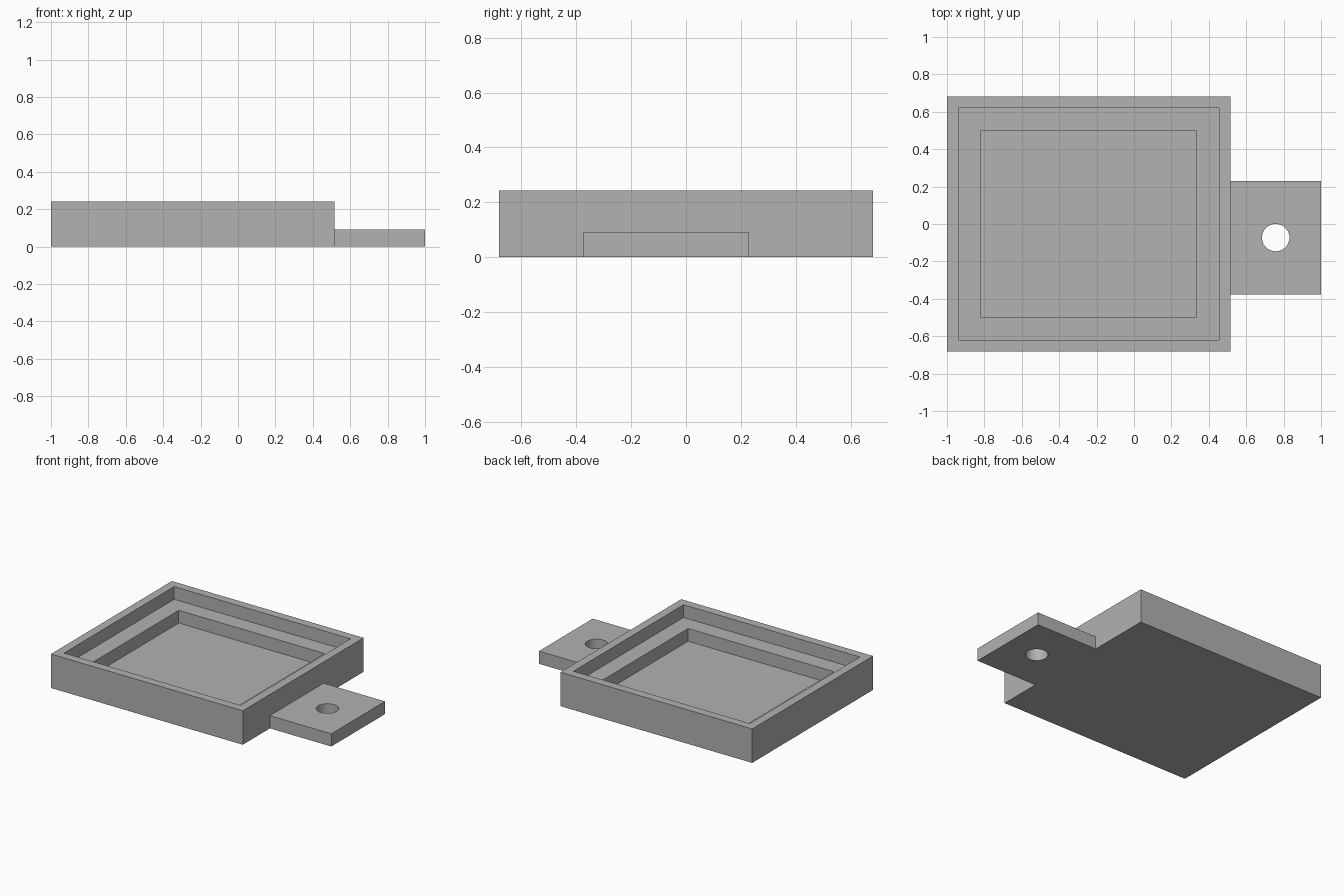
import bpy
import bmesh
from mathutils import Matrix, Vector

cube = bpy.data.objects.get("Cube")
if cube:
    bpy.data.objects.remove(cube, do_unlink=True)

MM = 2 / 66  # the tray and tab together are 66 mm long

grey = bpy.data.materials.new("Plain grey")
grey.use_nodes = True
grey.diffuse_color = (0.445, 0.445, 0.445, 1)
grey.node_tree.nodes["Principled BSDF"].inputs["Base Color"].default_value = grey.diffuse_color


def finish(name, bm):
    mesh = bpy.data.meshes.new(name)
    bm.to_mesh(mesh)
    bm.free()
    mesh.materials.append(grey)
    obj = bpy.data.objects.new(name, mesh)
    bpy.context.collection.objects.link(obj)
    return obj


def box(low, high):
    """Box between two corners given in millimetres."""
    low, high = Vector(low) * MM, Vector(high) * MM
    bm = bmesh.new()
    size = Matrix.Diagonal((*(high - low), 1))
    bmesh.ops.create_cube(bm, size=1, matrix=Matrix.Translation((low + high) / 2) @ size)
    return bm


# Tray: two stepped recesses, each inset from the rim and sunk 3 mm
bm = box((-33, -22.5, 0), (17, 22.5, 8))
floor = max(bm.faces, key=lambda f: f.calc_center_median().z)
for margin in (2, 4):
    bmesh.ops.inset_region(bm, faces=[floor], thickness=margin * MM, use_even_offset=True)
    bmesh.ops.inset_region(bm, faces=[floor], thickness=0)
    bmesh.ops.translate(bm, verts=floor.verts, vec=(0, 0, -3 * MM))
finish("tray", bm)

# Mounting tab, set slightly off centre on the left side
tab = finish("mounting_tab", box((17, -12.4, 0), (33, 7.6, 3)))

# Round screw hole through the tab
bm = bmesh.new()
bmesh.ops.create_cone(bm, cap_ends=True, segments=48, radius1=2.42 * MM, radius2=2.42 * MM,
                      depth=10 * MM, matrix=Matrix.Translation(Vector((25, -2.4, 1.5)) * MM))
cutter = finish("hole_cutter", bm)
cutter.hide_render = True
cutter.hide_set(True)

hole = tab.modifiers.new("Screw hole", "BOOLEAN")
hole.operation = "DIFFERENCE"
hole.solver = "EXACT"
hole.object = cutter

# Apply the hole, then smooth its wall while keeping the edges sharp
bpy.ops.object.select_all(action="DESELECT")
tab.select_set(True)
bpy.context.view_layer.objects.active = tab
bpy.ops.object.modifier_apply(modifier=hole.name)
bpy.data.objects.remove(cutter, do_unlink=True)
bpy.ops.object.shade_smooth_by_angle()
